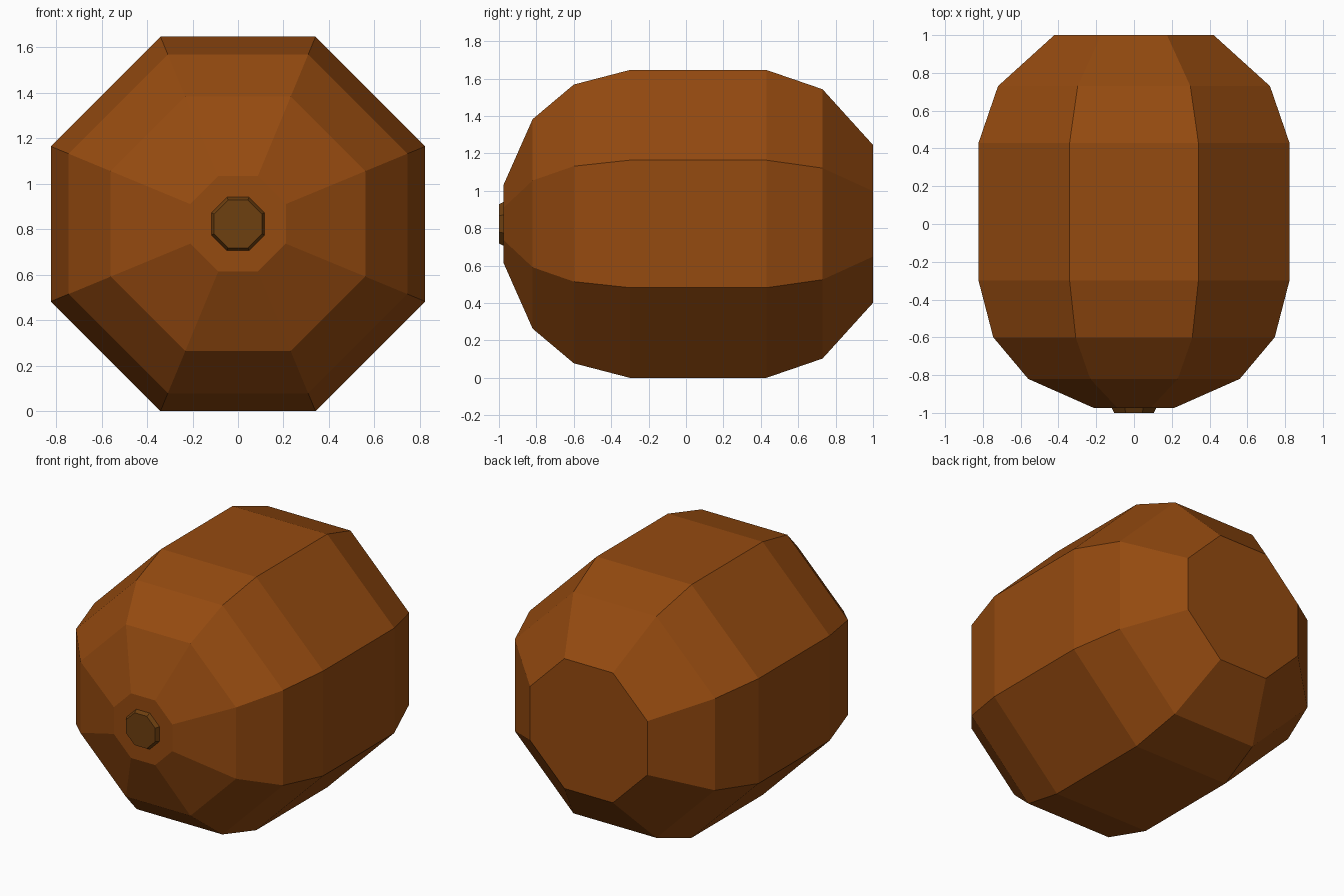
import bpy, bmesh, math

if "Cube" in bpy.data.objects:
    bpy.data.objects.remove(bpy.data.objects["Cube"])

CZ = 0.823                      # height of the barrel axis
SIDES = 8


def material(name, rgb):
    m = bpy.data.materials.new(name)
    m.diffuse_color = (*rgb, 1)
    m.use_nodes = True
    m.node_tree.nodes["Principled BSDF"].inputs["Base Color"].default_value = m.diffuse_color
    return m


def lathe(name, profile, mat):
    """Octagonal solid along y; profile holds (y, flat-to-centre radius)."""
    bm = bmesh.new()
    rings = []
    for y, apothem in profile:
        r = apothem / math.cos(math.pi / SIDES)
        angles = [(i + 0.5) * 2 * math.pi / SIDES for i in range(SIDES)]
        rings.append([bm.verts.new((r * math.cos(a), y, CZ + r * math.sin(a)))
                      for a in angles])
    for a, b in zip(rings, rings[1:]):
        for i in range(SIDES):
            j = (i + 1) % SIDES
            bm.faces.new((a[i], a[j], b[j], b[i]))
    bm.faces.new(rings[0])
    bm.faces.new(rings[-1])
    bmesh.ops.recalc_face_normals(bm, faces=bm.faces[:])
    mesh = bpy.data.meshes.new(name)
    bm.to_mesh(mesh)
    bm.free()
    mesh.materials.append(mat)
    obj = bpy.data.objects.new(name, mesh)
    bpy.context.collection.objects.link(obj)
    return obj


brown = material("warm brown", (0.30, 0.069, 0.005))
dark = material("dark olive brown", (0.155, 0.05, 0.005))

# Faceted body, rounded at the front and chamfered at the back
lathe("body", [(-0.975, 0.21), (-0.82, 0.56), (-0.60, 0.745), (-0.30, 0.823),
               (0.43, 0.823), (0.73, 0.72), (1.0, 0.422)], brown)

# Small raised tip on the front
lathe("front_tip", [(-1.0, 0.105), (-0.97, 0.12)], dark)
